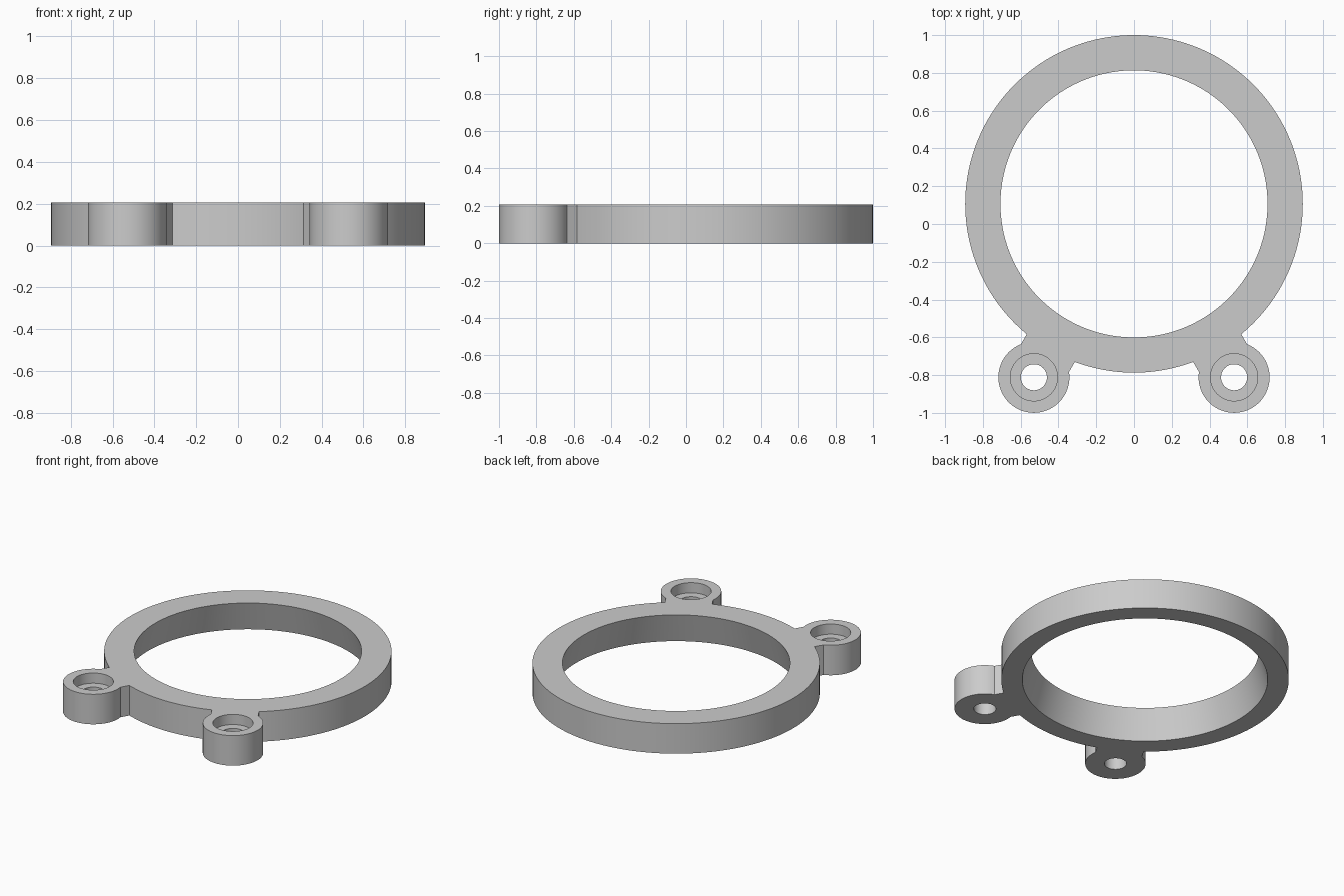
import bpy, math
from mathutils import Vector

if "Cube" in bpy.data.objects:
    bpy.data.objects.remove(bpy.data.objects["Cube"])

HEIGHT = 0.206
CENTRE = Vector((0, 0.1065))
RING_R = 0.8935
BORE_TOP_R, BORE_BOTTOM_R = 0.707, 0.763
LUG_DIST, LUG_R = 1.06, 0.188
SEAT_R, HOLE_R, SEAT_DEPTH = 0.125, 0.069, 0.07
NECK_W = 0.294

grey = bpy.data.materials.new("plain_grey")
grey.diffuse_color = (0.6, 0.6, 0.6, 1)
grey.use_nodes = True
grey.node_tree.nodes["Principled BSDF"].inputs["Base Color"].default_value = grey.diffuse_color


def cylinder(name, centre, radius, z0, z1, sides, top_radius=None):
    bpy.ops.mesh.primitive_cone_add(
        vertices=sides, radius1=radius, radius2=top_radius or radius, depth=z1 - z0,
        location=(centre.x, centre.y, (z0 + z1) / 2))
    bpy.context.object.name = name
    return bpy.context.object


def combine(target, tool, operation):
    mod = target.modifiers.new(operation.lower(), 'BOOLEAN')
    mod.operation, mod.solver, mod.object = operation, 'EXACT', tool
    bpy.ops.object.select_all(action='DESELECT')
    target.select_set(True)
    bpy.context.view_layer.objects.active = target
    bpy.ops.object.modifier_apply(modifier=mod.name)
    bpy.data.objects.remove(tool, do_unlink=True)


# Main ring disc
ring = cylinder("mounting_ring", CENTRE, RING_R, 0, HEIGHT, 160)

# Two screw lugs, each joined to the ring by a short straight neck
lugs = []
for side in (-1, 1):
    angle = math.radians(-90 + side * 30)
    out = Vector((math.cos(angle), math.sin(angle)))
    lug = CENTRE + out * LUG_DIST
    lugs.append(lug)
    mid = CENTRE + out * (LUG_DIST + 0.8) / 2
    bpy.ops.mesh.primitive_cube_add(size=1, location=(mid.x, mid.y, HEIGHT / 2),
                                    rotation=(0, 0, angle))
    neck = bpy.context.object
    neck.scale = (LUG_DIST - 0.8, NECK_W, HEIGHT)
    bpy.context.view_layer.update()
    combine(ring, neck, 'UNION')
    combine(ring, cylinder("lug", lug, LUG_R, 0, HEIGHT, 96), 'UNION')

# Tapered bore, wider at the bottom; the cutter continues the slope past both faces
slope = (BORE_BOTTOM_R - BORE_TOP_R) / HEIGHT * 0.1
combine(ring, cylinder("bore_cutter", CENTRE, BORE_BOTTOM_R + slope, -0.1, HEIGHT + 0.1,
                       160, BORE_TOP_R - slope), 'DIFFERENCE')

# Screw holes and counterbored screw seats
for lug in lugs:
    combine(ring, cylinder("hole_cutter", lug, HOLE_R, -0.1, HEIGHT + 0.1, 48), 'DIFFERENCE')
    combine(ring, cylinder("seat_cutter", lug, SEAT_R, HEIGHT - SEAT_DEPTH, HEIGHT + 0.1, 64),
            'DIFFERENCE')

# Colour and smooth curved walls
ring.data.materials.clear()
ring.data.materials.append(grey)
for face in ring.data.polygons:
    face.material_index = 0
bpy.ops.object.select_all(action='DESELECT')
ring.select_set(True)
bpy.context.view_layer.objects.active = ring
bpy.ops.object.shade_smooth_by_angle(angle=math.radians(25))
